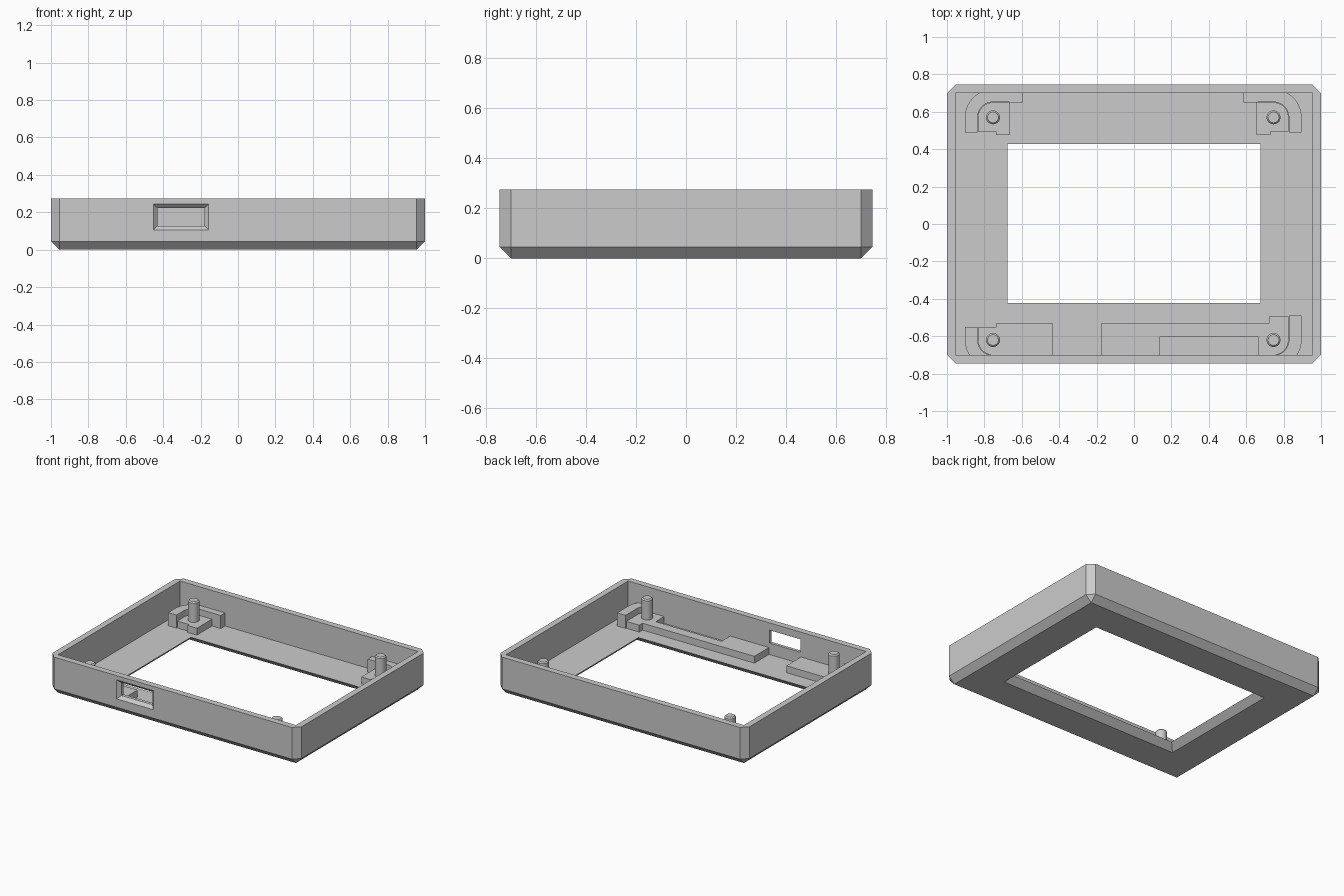
import bpy, bmesh, math

cube = bpy.data.objects.get("Cube")
if cube:
    bpy.data.objects.remove(cube, do_unlink=True)

grey = bpy.data.materials.new("plain_grey")
grey.use_nodes = True
colour = (0.6, 0.6, 0.6, 1)
grey.diffuse_color = colour
grey.node_tree.nodes["Principled BSDF"].inputs["Base Color"].default_value = colour

HX, HY, TOP = 1.0, 0.745, 0.275      # outer half sizes and height
T = 0.045                            # wall, floor and chamfer size
IX, IY = HX - T, HY - T              # inner half sizes
PAD, LEDGE, PIN = 0.095, 0.14, 0.242  # top heights of the fittings
BASE = T - 0.005                     # fittings sink slightly into the floor
PX, MID = 0.75, -0.004               # post offset and its small shift
BACK, FRONT = 0.57, -0.62            # post rows


def loft(name, rings, closed=False):
    """Join rings of equal point count, capping the ends unless closed."""
    bm = bmesh.new()
    loops = [[bm.verts.new(p) for p in ring] for ring in rings]
    n = len(loops[0])
    pairs = list(zip(loops, loops[1:]))
    if closed:
        pairs.append((loops[-1], loops[0]))
    else:
        bm.faces.new(loops[0])
        bm.faces.new(loops[-1])
    for a, b in pairs:
        for i in range(n):
            j = (i + 1) % n
            bm.faces.new((a[i], a[j], b[j], b[i]))
    bmesh.ops.remove_doubles(bm, verts=bm.verts, dist=1e-5)
    bmesh.ops.recalc_face_normals(bm, faces=bm.faces)
    mesh = bpy.data.meshes.new(name)
    bm.to_mesh(mesh)
    bm.free()
    mesh.materials.append(grey)
    obj = bpy.data.objects.new(name, mesh)
    bpy.context.collection.objects.link(obj)
    return obj


def prism(name, outline, top):
    return loft(name, [[(x, y, z) for x, y in outline] for z in (BASE, top)])


def arc(y, r, start, end, steps=10):
    angles = [math.radians(start + (end - start) * i / steps) for i in range(steps + 1)]
    return [(PX + r * math.cos(a), y + r * math.sin(a)) for a in angles]


def sided(points, side):
    return [(side * x + MID, y) for x, y in points]


def cut_rect(hx, hy, z, c=0.0, cy=0.0):
    """Rectangle ring with corners cut by c."""
    pts = [(hx, hy - c), (hx - c, hy), (c - hx, hy), (-hx, hy - c),
           (-hx, c - hy), (c - hx, -hy), (hx - c, -hy), (hx, c - hy)]
    return [(x, y + cy, z) for x, y in pts]


# Open tray with chamfered base, bevelled window and thin walls
WX, WY, WC = 0.677, 0.425, 0.003
shell = loft("case_shell", [
    cut_rect(HX, HY, TOP, T),
    cut_rect(HX, HY, T, T),
    cut_rect(IX, IY, 0),
    cut_rect(WX + T, WY + T, 0, cy=WC),
    cut_rect(WX, WY, T, cy=WC),
    cut_rect(IX, IY, T),
    cut_rect(IX, IY, TOP)], closed=True)


# Bevelled port through the front wall
def port_ring(y, grow):
    x0, x1, z0, z1 = -0.43 - grow, -0.18 + grow, 0.128 - grow, 0.222 + grow
    return [(x0, y, z0), (x1, y, z0), (x1, y, z1), (x0, y, z1)]


cutter = loft("port_cutter", [port_ring(-HY - 0.02, 0.042), port_ring(-HY + 0.022, 0),
                              port_ring(-IY + 0.05, 0)])
cutter.hide_render = True
cut = shell.modifiers.new("port", 'BOOLEAN')
cut.object = cutter
cut.operation = 'DIFFERENCE'
cut.solver = 'EXACT'
bpy.context.view_layer.objects.active = shell
bpy.ops.object.modifier_apply(modifier=cut.name)
bpy.data.objects.remove(cutter, do_unlink=True)

for side, label in ((1, "left"), (-1, "right")):
    # Curved corner ledges
    back_ledge = ([(0.9, 0.49)] + arc(BACK, 0.15, 0, 62)
                  + [(0.59, IY + 0.002), (0.59, BACK + 0.08)]
                  + arc(BACK, 0.082, 90, 0) + [(0.832, 0.49)])
    prism("back_ledge_" + label, sided(back_ledge, side), LEDGE)
    end = -0.49 if side > 0 else -0.55
    front_ledge = ([(0.9, end)] + arc(FRONT, 0.15, 0, -33)
                   + arc(FRONT, 0.082, -90, 0) + [(0.832, end)])
    prism("front_ledge_" + label, sided(front_ledge, side), LEDGE)

    # Stepped pads under the back posts
    back_pad = ([(0.83, 0.495)] + arc(BACK, 0.08, 0, 90)
                + [(0.66, BACK + 0.08), (0.66, 0.477), (0.735, 0.477), (0.735, 0.495)])
    prism("back_pad_" + label, sided(back_pad, side), PAD)

    # Posts with a small bevel at the tip
    for y, row in ((BACK, "back"), (FRONT, "front")):
        rings = []
        for r, z in ((0.037, PAD - 0.01), (0.037, PIN - 0.008), (0.029, PIN)):
            rings.append([(side * PX + MID + r * math.cos(math.tau * i / 32),
                           y + r * math.sin(math.tau * i / 32), z) for i in range(32)])
        post = loft(row + "_post_" + label, rings)
        bpy.ops.object.select_all(action='DESELECT')
        post.select_set(True)
        bpy.context.view_layer.objects.active = post
        bpy.ops.object.shade_smooth_by_angle(angle=math.radians(30))

# Front support rails, the left one notched along the wall
corner = arc(FRONT, 0.08, 0, -90)
left_rail = ([(0.83, -0.495)] + corner
             + [(0.669, -IY), (0.669, -0.603), (0.139, -0.603), (0.139, -IY),
                (-0.172, -IY), (-0.172, -0.533), (0.726, -0.533), (0.726, -0.495)])
prism("front_rail_left", sided(left_rail, 1), PAD)
right_rail = ([(0.83, -0.553)] + corner
              + [(0.429, -IY), (0.429, -0.533), (0.735, -0.533), (0.735, -0.553)])
prism("front_rail_right", sided(right_rail, -1), PAD)
